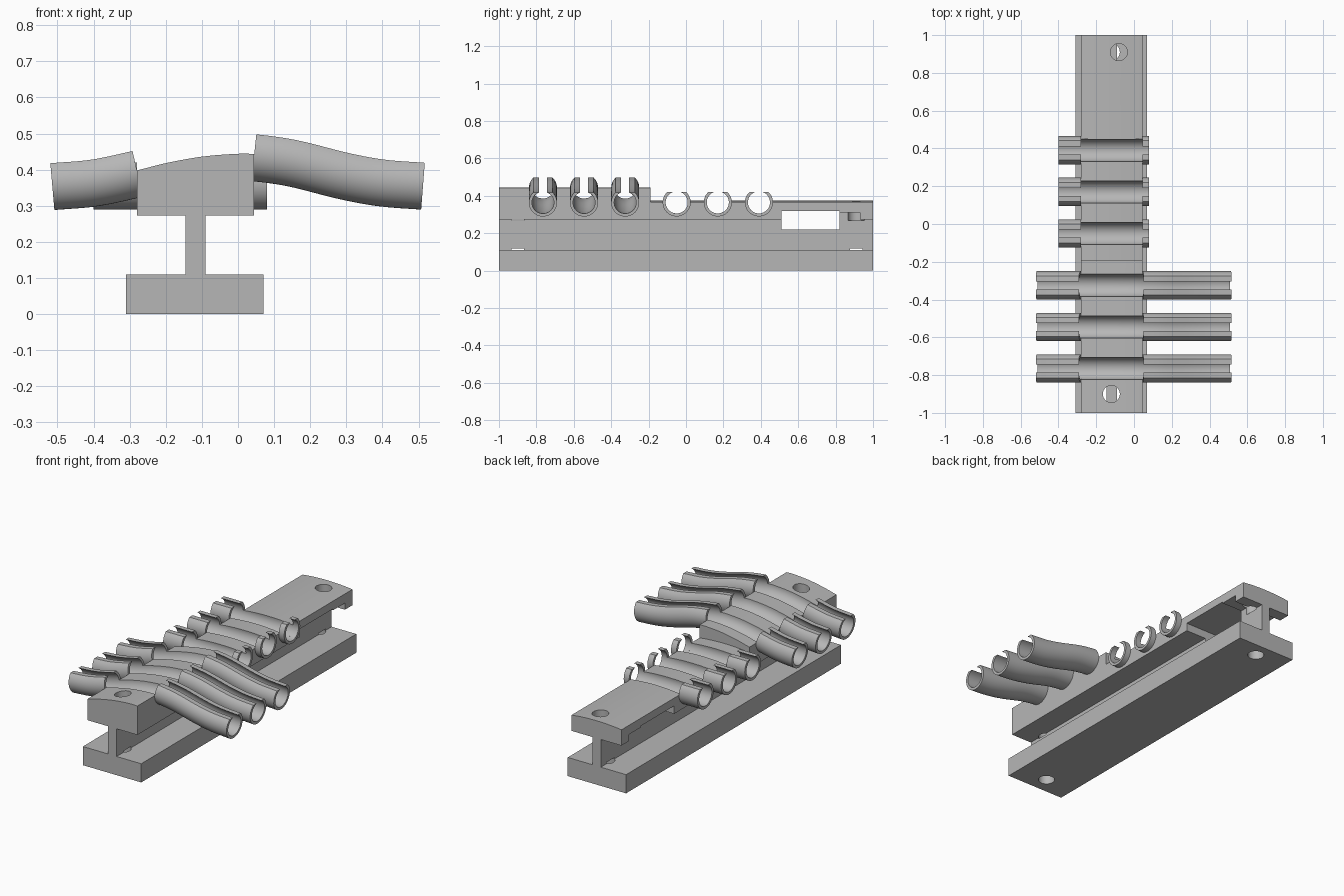
import bpy, bmesh, math
from mathutils import Vector

if "Cube" in bpy.data.objects:
    bpy.data.objects.remove(bpy.data.objects["Cube"])

grey = bpy.data.materials.new("mid grey")
grey.use_nodes = True
grey.diffuse_color = (0.47, 0.47, 0.47, 1)
grey.node_tree.nodes["Principled BSDF"].inputs["Base Color"].default_value = (0.47, 0.47, 0.47, 1)

OUTER, INNER = 0.075, 0.059
BLOCK_L, BLOCK_R = -0.28, 0.045
WEB_L, WEB_R = -0.145, -0.09
FRONT_Y = (-0.765, -0.545, -0.325)
REAR_Y = (-0.05, 0.17, 0.39)

# Centre line of the long pipes: height at a few x positions, smoothly joined
LINE = [(-0.515, 0.363), (-0.4, 0.373), (-0.28, 0.398), (-0.2, 0.418), (-0.1, 0.436),
        (0.0, 0.444), (0.045, 0.443), (0.15, 0.428), (0.3, 0.391), (0.4, 0.373), (0.515, 0.364)]


def height(x):
    n = len(LINE)
    i = max(k for k in range(n - 1) if k == 0 or LINE[k][0] <= x)

    def slope(k):
        a, b = LINE[max(k - 1, 0)], LINE[min(k + 1, n - 1)]
        return (b[1] - a[1]) / (b[0] - a[0])
    (x0, z0), (x1, z1) = LINE[i], LINE[i + 1]
    h = x1 - x0
    t = (x - x0) / h
    return (z0 * (2 * t**3 - 3 * t**2 + 1) + z1 * (3 * t**2 - 2 * t**3)
            + h * slope(i) * (t**3 - 2 * t**2 + t) + h * slope(i + 1) * (t**3 - t**2))


def rear_top(x):
    t = (x - BLOCK_L) / (BLOCK_R - BLOCK_L)
    return 0.366 + 0.04 * t * (1 - t)


def level(x):
    return 0.365


def steps(a, b, n):
    return [a + (b - a) * i / n for i in range(n + 1)]


def make(name, bm):
    bmesh.ops.recalc_face_normals(bm, faces=bm.faces)
    mesh = bpy.data.meshes.new(name)
    bm.to_mesh(mesh)
    bm.free()
    mesh.materials.append(grey)
    ob = bpy.data.objects.new(name, mesh)
    bpy.context.collection.objects.link(ob)
    return ob


def loft(name, rings):
    bm = bmesh.new()
    loops = [[bm.verts.new(p) for p in ring] for ring in rings]
    n = len(loops[0])
    for a, b in zip(loops, loops[1:]):
        for i in range(n):
            j = (i + 1) % n
            bm.faces.new((a[i], a[j], b[j], b[i]))
    bm.faces.new(loops[0])
    bm.faces.new(loops[-1])
    return make(name, bm)


def extrude_y(name, profile, y0, y1):
    return loft(name, [[(x, y, z) for x, z in profile] for y in (y0, y1)])


def box(name, x0, x1, y0, y1, z0, z1):
    return extrude_y(name, [(x0, z0), (x1, z0), (x1, z1), (x0, z1)], y0, y1)


def sweep(name, section, y, x0, x1, line, n):
    rings = []
    for x in steps(x0, x1, n):
        tilt = math.atan2(line(x + 0.002) - line(x - 0.002), 0.004)
        rings.append([(x - v * math.sin(tilt), y + u, line(x) + v * math.cos(tilt))
                      for u, v in section])
    return loft(name, rings)


def drill(x, y, z0, z1):
    ring = [(x + 0.045 * math.cos(a), y + 0.045 * math.sin(a))
            for a in steps(0, math.tau, 32)[:-1]]
    return loft("hole_cutter", [[(px, py, z) for px, py in ring] for z in (z0, z1)])


def cut(target, cutters):
    for c in cutters:
        c.hide_render = True
        mod = target.modifiers.new("cut", 'BOOLEAN')
        mod.operation, mod.solver, mod.object = 'DIFFERENCE', 'EXACT', c
    bpy.context.view_layer.update()
    deps = bpy.context.evaluated_depsgraph_get()
    mesh = bpy.data.meshes.new_from_object(target.evaluated_get(deps))
    target.modifiers.clear()
    target.data = mesh


def smooth(ob):
    bpy.ops.object.select_all(action='DESELECT')
    ob.select_set(True)
    bpy.context.view_layer.objects.active = ob
    bpy.ops.object.shade_smooth_by_angle(angle=math.radians(30))


# Pipe sections: a ring open at the top, and a full circle for the channels
gap = math.asin(0.055 / OUTER)
wide = math.asin(0.055 / INNER)
pipe = [(OUTER * math.cos(a), OUTER * math.sin(a)) for a in steps(gap, -math.pi - gap, 36)]
pipe += [(INNER * math.cos(a), INNER * math.sin(a)) for a in steps(-math.pi - wide, wide, 36)]
bore = [(INNER * math.cos(a), INNER * math.sin(a)) for a in steps(0, math.tau, 48)[:-1]]

# Beam: base, web and the two top blocks
base = box("base_flange", -0.31, 0.07, -1, 1, 0, 0.11)
web = box("web", WEB_L, WEB_R, -1, 1, 0.11, 0.275)
blocks = []
for name, top, y0, y1 in (("front_block", height, -1, -0.19), ("rear_block", rear_top, -0.19, 1)):
    profile = [(BLOCK_R, 0.273), (BLOCK_L, 0.273)]
    profile += [(x, top(x)) for x in steps(BLOCK_L, BLOCK_R, 20)]
    blocks.append(extrude_y(name, profile, y0, y1))
front, rear = blocks

# Cutters: screw holes, window, side notches and pipe channels
low = [drill(-0.12, y, -0.02, 0.118) for y in (-0.9, 0.91)]
front_hole = drill(-0.12, -0.9, 0.267, 0.6)
rear_hole = drill(-0.08, 0.91, 0.267, 0.6)
window = box("window_cutter", -0.4, 0.2, 0.51, 0.82, 0.22, 0.32)
notches = [box("notch_cutter", a, b, 0.815, 0.93, 0.25, 0.312)
           for a, b in ((-0.4, WEB_L), (WEB_R, 0.2))]
front_bores = [sweep("channel_cutter", bore, y, -0.33, 0.1, height, 24) for y in FRONT_Y]
rear_bores = [sweep("channel_cutter", bore, y, -0.33, 0.1, level, 1) for y in REAR_Y]

cut(base, low)
cut(web, low + [front_hole, rear_hole, window])
cut(front, front_bores + [front_hole])
cut(rear, rear_bores + [rear_hole, window] + notches)
for ob in low + [front_hole, rear_hole, window] + notches + front_bores + rear_bores:
    bpy.data.objects.remove(ob)

# Pipes on both sides of the blocks
pipes = []
for i, y in enumerate(FRONT_Y):
    pipes.append(sweep(f"long_pipe_right_{i + 1}", pipe, y, -0.515, BLOCK_L, height, 12))
    pipes.append(sweep(f"long_pipe_left_{i + 1}", pipe, y, BLOCK_R, 0.513, height, 24))
for i, y in enumerate(REAR_Y):
    pipes.append(sweep(f"short_pipe_right_{i + 1}", pipe, y, -0.4, BLOCK_L, level, 1))
    pipes.append(sweep(f"short_pipe_left_{i + 1}", pipe, y, BLOCK_R, 0.08, level, 1))

for ob in [base, web, front, rear] + pipes:
    smooth(ob)
